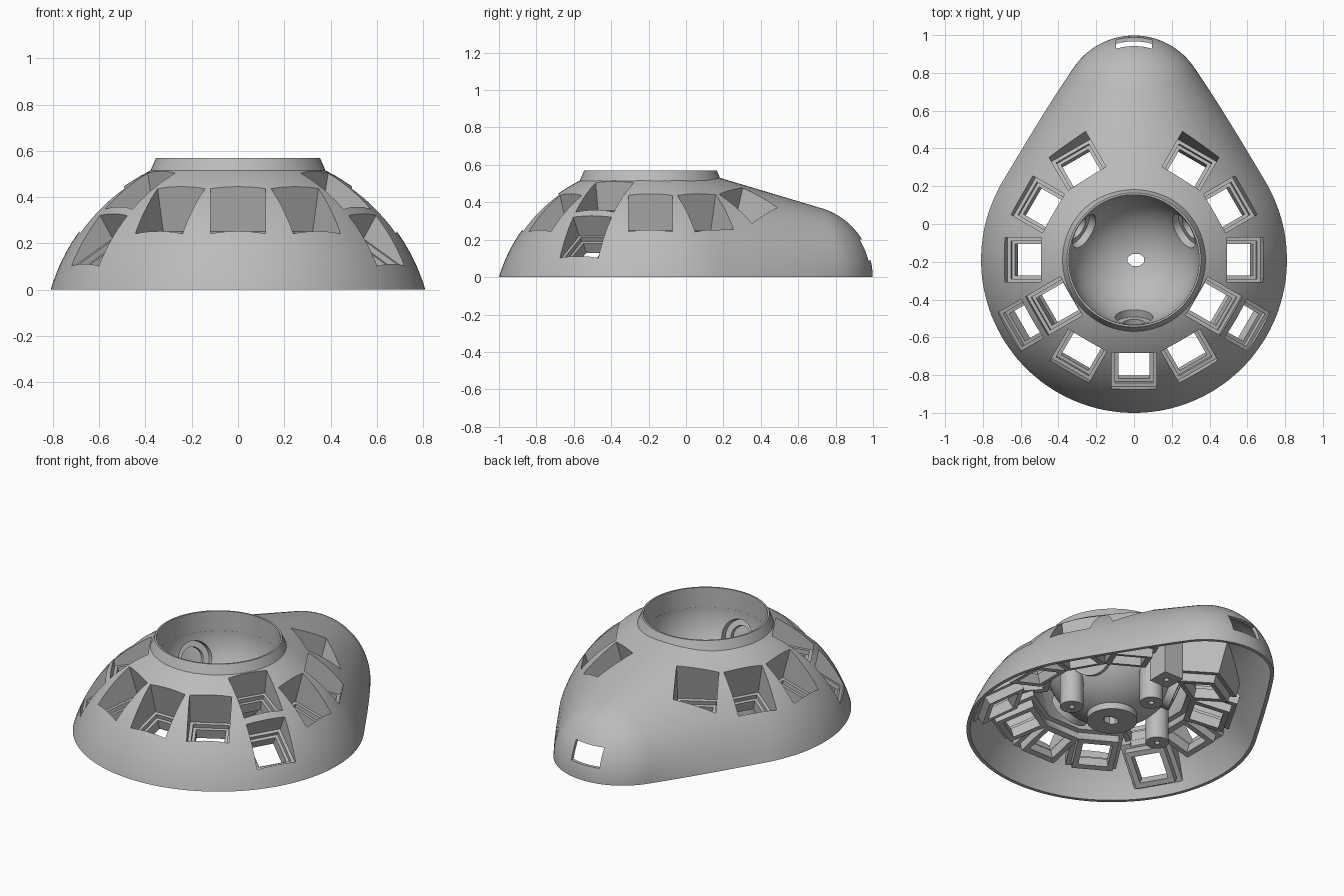
import bpy, bmesh, math
from mathutils import Matrix, Vector

cube = bpy.data.objects.get("Cube")
if cube:
    bpy.data.objects.remove(cube, do_unlink=True)

grey = bpy.data.materials.new("plain grey")
grey.use_nodes = True
grey.diffuse_color = (0.5, 0.5, 0.5, 1)
grey.node_tree.nodes["Principled BSDF"].inputs["Base Color"].default_value = (0.5, 0.5, 0.5, 1)

HUB = Vector((0, -0.19, 0))      # axis of the ball bowl and key ring
BALL_Z = 0.44


def finish(bm, name):
    bmesh.ops.recalc_face_normals(bm, faces=bm.faces)
    mesh = bpy.data.meshes.new(name)
    bm.to_mesh(mesh)
    bm.free()
    mesh.materials.append(grey)
    ob = bpy.data.objects.new(name, mesh)
    bpy.context.collection.objects.link(ob)
    return ob


def stack(name, levels, matrix=Matrix(), sides=4):
    """Closed stepped solid from (radius, z) rings; four sides give a box of that half width."""
    bm = bmesh.new()
    turn = math.pi / sides
    scale = math.sqrt(2) if sides == 4 else 1
    rings = []
    for radius, z in levels:
        angles = [turn + 2 * turn * i for i in range(sides)]
        rings.append([bm.verts.new((scale * radius * math.cos(a), scale * radius * math.sin(a), z))
                      for a in angles])
    for low, high in zip(rings, rings[1:]):
        for i in range(sides):
            j = (i + 1) % sides
            bm.faces.new((low[i], low[j], high[j], high[i]))
    bm.faces.new(rings[0])
    bm.faces.new(rings[-1])
    bm.transform(matrix)
    return finish(bm, name)


def ball(name, radius, centre):
    bm = bmesh.new()
    bmesh.ops.create_uvsphere(bm, u_segments=72, v_segments=36, radius=radius)
    bm.transform(Matrix.Translation(centre))
    return finish(bm, name)


def combine(target, tool, operation):
    """Apply a boolean; use the slower solver if the fast one leaves the mesh unchanged."""
    before = len(target.data.vertices)
    bpy.context.view_layer.objects.active = target
    for solver in ('MANIFOLD', 'EXACT'):
        mod = target.modifiers.new("cut", 'BOOLEAN')
        mod.operation = operation
        mod.solver = solver
        mod.object = tool
        bpy.ops.object.modifier_apply(modifier=mod.name)
        if len(target.data.vertices) != before:
            break
    bpy.data.objects.remove(tool, do_unlink=True)


def dome(name, inset, floor):
    """Large and small spheres joined by a tangent cone, cut flat underneath."""
    big, small = Vector((0, -0.19, -0.24)), Vector((0, 0.613, 0))
    axis = small - big
    seam = (0.845 - 0.385) / axis.length
    axis.normalize()
    bm = bmesh.new()
    bmesh.ops.create_uvsphere(bm, u_segments=80, v_segments=72, radius=1)
    bm.transform(axis.to_track_quat('Z', 'Y').to_matrix().to_4x4())
    for v in bm.verts:
        if v.co.dot(axis) < seam:
            v.co = big + v.co * (0.845 - inset)
        else:
            v.co = small + v.co * (0.385 - inset)
    ob = finish(bm, name)
    combine(ob, stack("floor_cutter", [(2, -3), (2, floor)]), 'DIFFERENCE')
    return ob


def around(angle, radius=0, z=0, tilt=0):
    return (Matrix.Translation(HUB) @ Matrix.Rotation(math.radians(angle), 4, 'Z')
            @ Matrix.Translation((radius, 0, z)) @ Matrix.Rotation(math.radians(tilt), 4, 'Y'))


# Key seats: main ring, two raised seats and two low seats
keys = [around(a, 0.555, 0.22, 15) for a in (-120, -90, -60, 0, 30, 60, 120, 150, 180)]
for a in (-30, 210):
    keys += [around(a, 0.472, 0.335, 10), around(a, 0.658, 0.158, 32)]
sockets = [around(a, 0, BALL_Z, 113) for a in (30, 150, 270)]
posts = [Matrix.Translation(p) for p in ((0.31, -0.17, 0), (-0.31, -0.17, 0), (0, 0.15, 0))]
block = Matrix.Translation((0.1, 0.4, 0))
hub = Matrix.Translation(HUB)

# Hollow space, with the inner fittings left standing in it
cavity = dome("cavity", 0.02, -0.05)
fittings = []
for m in keys:
    fittings.append(stack("key_sleeve", [(0.115, -0.085), (0.115, -0.035),
                                         (0.142, -0.035), (0.142, 0.4)], m))
for m in sockets:
    fittings.append(stack("socket_housing", [(0.12, 0.2), (0.12, 0.4)], m, 40))
for m in posts:
    fittings.append(stack("post", [(0.065, 0.02), (0.065, 0.33)], m, 32))
fittings.append(stack("block", [(0.065, 0.02), (0.065, 0.6)], block))
fittings.append(ball("bowl", 0.375, HUB + Vector((0, 0, BALL_Z))))
fittings.append(stack("bowl_neck", [(0.375, BALL_Z + 0.01), (0.375, 0.7)], hub, 72))
fittings.append(stack("sensor_plate", [(0.14, 0.053), (0.14, 0.12)], hub, 40))
for tool in fittings:
    combine(cavity, tool, 'DIFFERENCE')

# Outer shell with collar
shell = dome("shell", 0, 0)
combine(shell, stack("collar", [(0.387, 0.495), (0.355, 0.57)], hub, 72), 'UNION')
combine(shell, cavity, 'DIFFERENCE')

# Openings
openings = [ball("bowl_hollow", 0.345, HUB + Vector((0, 0, BALL_Z))),
            stack("neck_hollow", [(0.345, BALL_Z + 0.01), (0.345, 0.7)], hub, 72)]
for m in keys:
    openings.append(stack("key_hole", [(0.083, -0.15), (0.083, -0.025), (0.1, -0.025),
                                       (0.1, 0), (0.118, 0), (0.118, 0.4)], m))
for m in sockets:
    openings.append(stack("socket", [(0.1, 0.2), (0.1, 0.37), (0.065, 0.37), (0.065, 0.42)], m, 40))
for m in posts + [block]:
    openings.append(stack("screw_hole", [(0.015, -0.02), (0.015, 0.1)], m, 16))
slot = hub @ Matrix.Translation((0.01, 0, 0)) @ Matrix.Diagonal((1.35, 1, 1, 1))
openings.append(stack("sensor_slot", [(0.035, 0), (0.035, 0.2)], slot, 8))
port = Matrix.Translation((0, 0.98, 0)) @ Matrix.Diagonal((0.475, 1, 1, 1))
openings.append(stack("cable_port", [(0.2, 0.09), (0.2, 0.2)], port))
for tool in openings:
    combine(shell, tool, 'DIFFERENCE')

bpy.ops.object.select_all(action='DESELECT')
shell.select_set(True)
bpy.context.view_layer.objects.active = shell
bpy.ops.object.shade_smooth_by_angle(angle=math.radians(30))
